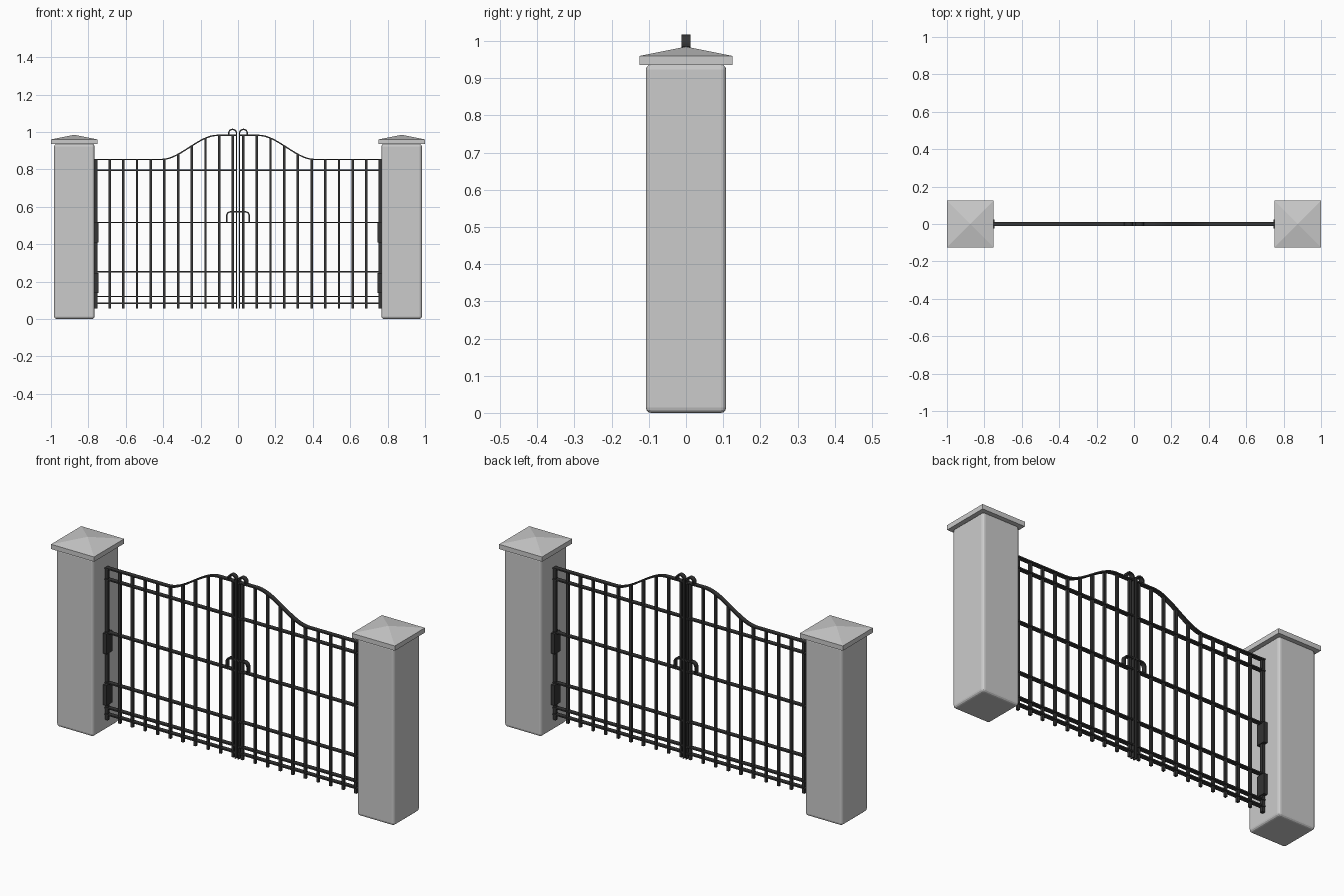
import bpy, bmesh, math

if "Cube" in bpy.data.objects:
    bpy.data.objects.remove(bpy.data.objects["Cube"])

iron = bpy.data.materials.new("iron")
iron.diffuse_color = (0.035, 0.035, 0.035, 1)
iron.use_nodes = True
iron.node_tree.nodes["Principled BSDF"].inputs["Base Color"].default_value = iron.diffuse_color
DEPTH = 0.024   # flat bar width in y
THIN = 0.007    # flat bar thickness


def add_mesh(name, bm, mat=None):
    bmesh.ops.recalc_face_normals(bm, faces=bm.faces)
    me = bpy.data.meshes.new(name)
    bm.to_mesh(me)
    bm.free()
    ob = bpy.data.objects.new(name, me)
    bpy.context.collection.objects.link(ob)
    if mat:
        me.materials.append(mat)
    return ob


def box(name, x0, x1, y0, y1, z0, z1, mat=None):
    bm = bmesh.new()
    bmesh.ops.create_cube(bm, size=1)
    for v in bm.verts:
        v.co.x = x1 if v.co.x > 0 else x0
        v.co.y = y1 if v.co.y > 0 else y0
        v.co.z = z1 if v.co.z > 0 else z0
    return add_mesh(name, bm, mat)


def strip(name, pts, t=THIN, depth=DEPTH):
    """Flat bar bent along a path in the xz plane."""
    bm = bmesh.new()
    rings = []
    for i, (x, z) in enumerate(pts):
        a, b = pts[max(i - 1, 0)], pts[min(i + 1, len(pts) - 1)]
        dx, dz = b[0] - a[0], b[1] - a[1]
        n = math.hypot(dx, dz)
        nx, nz = -dz / n * t / 2, dx / n * t / 2
        rings.append([bm.verts.new((x + s * nx, y * depth / 2, z + s * nz))
                      for s, y in ((1, -1), (1, 1), (-1, 1), (-1, -1))])
    for r, q in zip(rings, rings[1:]):
        for k in range(4):
            bm.faces.new((r[k], r[(k + 1) % 4], q[(k + 1) % 4], q[k]))
    bm.faces.new(rings[0])
    bm.faces.new(rings[-1])
    return add_mesh(name, bm, iron)


def arc(cx, cz, r, a0, a1, n=10):
    return [(cx + r * math.cos(math.radians(a0 + (a1 - a0) * i / n)),
             cz + r * math.sin(math.radians(a0 + (a1 - a0) * i / n))) for i in range(n + 1)]


def crest(x):
    """Height of the swept top rail."""
    t = min(max((0.41 - abs(x)) / 0.30, 0), 1)
    return 0.853 + 0.129 * t * t * (3 - 2 * t)


for s, side in ((-1, "left"), (1, "right")):
    # stone pillar with softened edges
    p = box(side + "_pillar", s * .875 - .108, s * .875 + .108, -.108, .108, 0, .937)
    m = p.modifiers.new("bevel", 'BEVEL')
    m.width, m.segments = .014, 3

    # slab cap with shallow pyramid
    bm = bmesh.new()
    corners = ((-1, -1), (1, -1), (1, 1), (-1, 1))
    lo, hi = [[bm.verts.new((s * .875 + x * .125, y * .125, z)) for x, y in corners]
              for z in (.935, .96)]
    tip = bm.verts.new((s * .875, 0, .985))
    bm.faces.new(lo)
    for k in range(4):
        j = (k + 1) % 4
        bm.faces.new((lo[k], lo[j], hi[j], hi[k]))
        bm.faces.new((hi[k], hi[j], tip))
    add_mesh(side + "_pillar_cap", bm)

    # upright bars
    for i in range(11):
        x = s * (.027 + .0733 * i)
        w = .008 if i == 10 else .0065
        box(f"{side}_bar_{i}", x - w, x + w, -w, w, .055, crest(x), iron)

    # horizontal rails
    for i, z in enumerate((.085, .12, .252, .516, .795)):
        strip(f"{side}_rail_{i}", [(s * .008, z), (s * .768, z)])

    # swept top rail
    xs = [.008, .06] + [.11 + .0125 * i for i in range(25)] + [.768]
    strip(side + "_top_rail", [(s * x, crest(x)) for x in xs])

    # meeting stile curling into a scroll
    path = [(.008, .055), (.008, .9)] + arc(.029, .993, .021, 180, -30, 14)
    strip(side + "_stile_scroll", [(s * x, z) for x, z in path])

    # hinges on the pillar face
    for i, z in enumerate((.14, .41)):
        xa, xb = sorted((s * .747, s * .769))
        box(f"{side}_hinge_{i}", xa, xb, -.025, .025, z, z + .107, iron)

# latch loop over the two leaves
loop = [(-.06, .516)] + arc(-.04, .553, .02, 180, 90, 6) + arc(.04, .553, .02, 90, 0, 6) + [(.06, .516)]
strip("latch_loop", loop)
